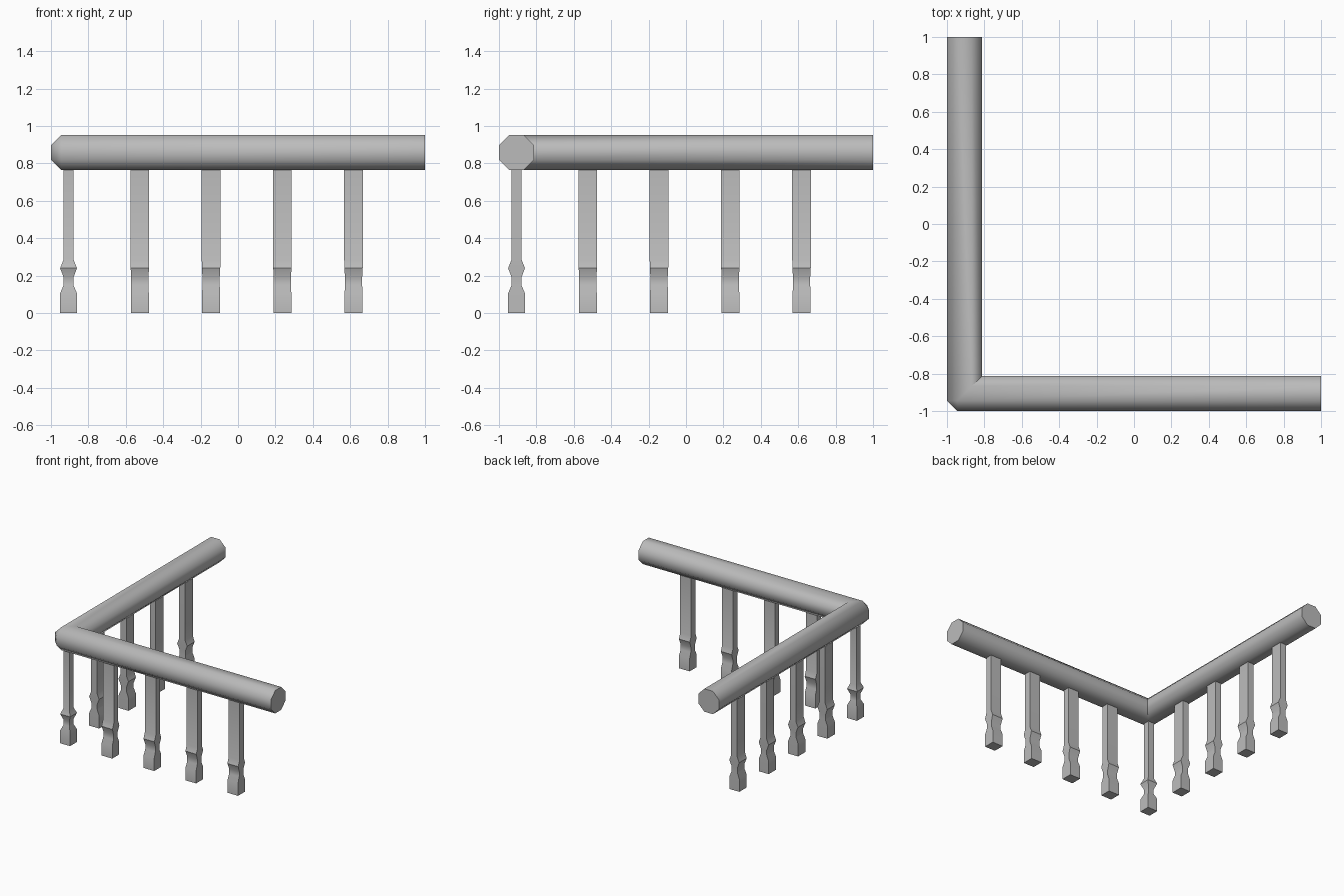
import bpy, bmesh, math

if "Cube" in bpy.data.objects:
    bpy.data.objects.remove(bpy.data.objects["Cube"])

grey = bpy.data.materials.new("light_grey")
grey.diffuse_color = (0.5, 0.5, 0.5, 1)
grey.use_nodes = True
grey.node_tree.nodes["Principled BSDF"].inputs["Base Color"].default_value = grey.diffuse_color


def finish(bm, name, angle):
    bmesh.ops.remove_doubles(bm, verts=bm.verts, dist=1e-4)
    bmesh.ops.recalc_face_normals(bm, faces=bm.faces)
    me = bpy.data.meshes.new(name)
    bm.to_mesh(me)
    bm.free()
    ob = bpy.data.objects.new(name, me)
    bpy.context.collection.objects.link(ob)
    me.materials.append(grey)
    bpy.ops.object.select_all(action='DESELECT')
    bpy.context.view_layer.objects.active = ob
    ob.select_set(True)
    bpy.ops.object.shade_smooth_by_angle(angle=math.radians(angle))
    return ob


def loft(rings, name, angle):
    bm = bmesh.new()
    vs = [[bm.verts.new(p) for p in r] for r in rings]
    n = len(vs[0])
    for a, b in zip(vs, vs[1:]):
        for i in range(n):
            j = (i + 1) % n
            # skip quads that collapse completely at the mitre
            if len({tuple(round(c, 5) for c in v.co) for v in (a[i], a[j], b[j], b[i])}) > 2:
                bm.faces.new((a[i], a[j], b[j], b[i]))
    bm.faces.new(vs[0])
    bm.faces.new(vs[-1])
    return finish(bm, name, angle)


# L-shaped octagonal handrail, mitred inside and chamfered at the outer corner
C, Z, H = -0.906, 0.858, 0.094
R = H / math.cos(math.pi / 8)
section = [(C + R * math.cos(math.pi / 8 + k * math.pi / 4),
            Z + R * math.sin(math.pi / 8 + k * math.pi / 4)) for k in range(8)]
pivot = C - R * math.sin(math.pi / 8)
loft([[(1, o, z) for o, z in section],
      [(max(o, pivot), o, z) for o, z in section],
      [(o, max(o, pivot), z) for o, z in section],
      [(o, 1, z) for o, z in section]], "handrail", 50)

# Balusters: (height, half depth, half width)
profile = [(0, .045, .048), (.105, .045, .048), (.15, .026, .046), (.19, .026, .046),
           (.24, .045, .049), (.285, .027, .05), (.768, .027, .05)]


def baluster(name, x, y, wide_x, wide_y):
    rings = []
    for z, d, w in profile:
        hx, hy = (w if wide_x else d), (w if wide_y else d)
        rings.append([(x + sx * hx, y + sy * hy, z)
                      for sx, sy in ((-1, -1), (1, -1), (1, 1), (-1, 1))])
    loft(rings, name, 35)


baluster("corner_baluster", C, C, False, False)
for i in range(1, 5):
    p = C + 0.381 * i
    baluster(f"front_baluster_{i}", p, C, True, False)
    baluster(f"left_baluster_{i}", C, p, False, True)
